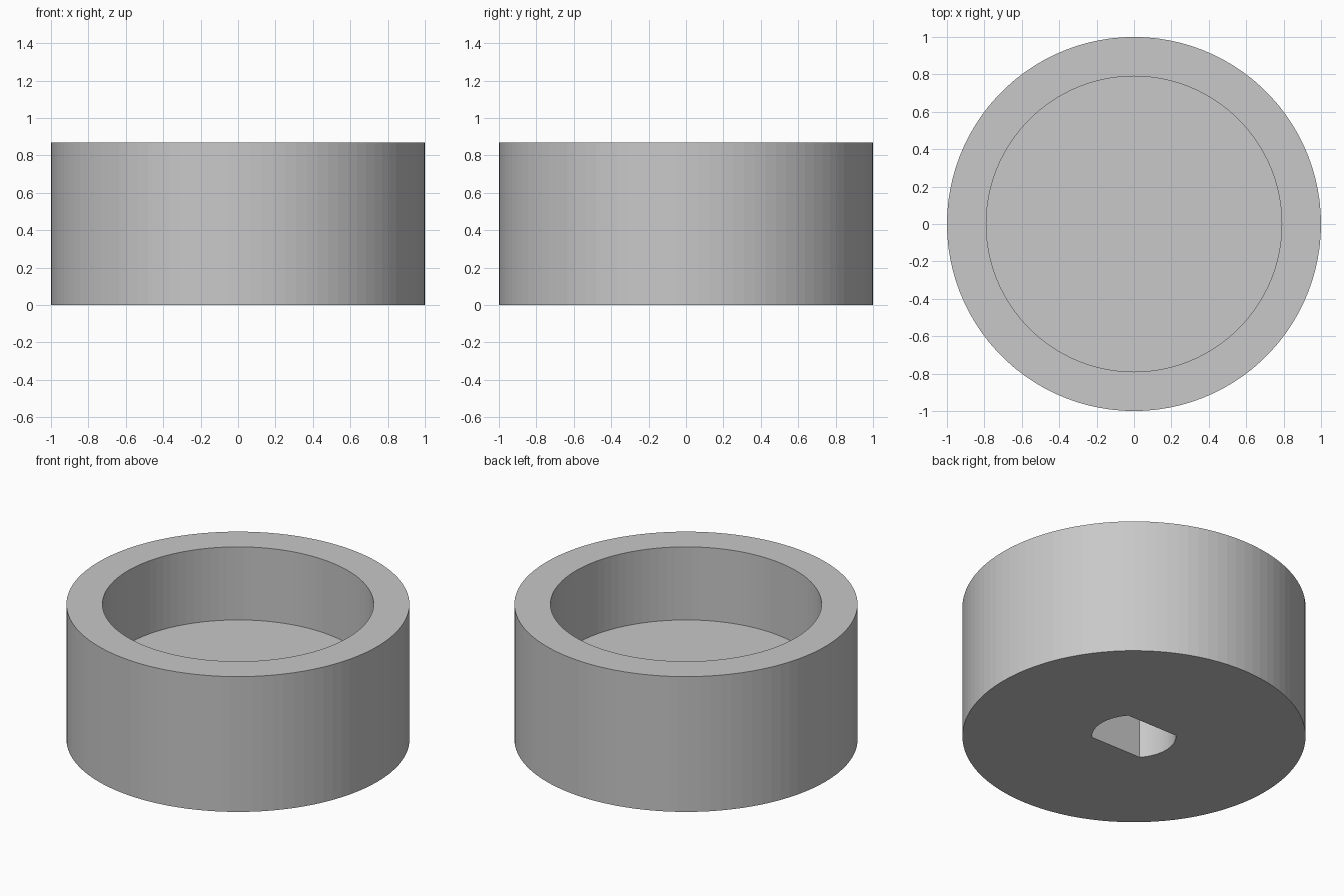
import bpy, bmesh
from math import sin, cos, pi, asin

SIDES = 100
HEIGHT, FLOOR = 0.87, 0.40
OUTER, INNER = 1.0, 0.79
SLOT_R, SLOT_HALF, SLOT_DEPTH = 0.245, 0.165, 0.32

cube = bpy.data.objects.get("Cube")
if cube:
    bpy.data.objects.remove(cube, do_unlink=True)

grey = bpy.data.materials.new("plain grey")
grey.use_nodes = True
colour = (0.58, 0.58, 0.58, 1)
grey.diffuse_color = colour
grey.node_tree.nodes["Principled BSDF"].inputs["Base Color"].default_value = colour


def circle(radius):
    return [(radius * cos(2 * pi * i / SIDES), radius * sin(2 * pi * i / SIDES))
            for i in range(SIDES)]


def skin(name, sections):
    """Closed solid through a list of (outline, height) sections."""
    bm = bmesh.new()
    rings = [[bm.verts.new((x, y, z)) for x, y in outline] for outline, z in sections]
    n = len(rings[0])
    for low, high in zip(rings, rings[1:]):
        for i in range(n):
            j = (i + 1) % n
            bm.faces.new((low[i], low[j], high[j], high[i]))
    bm.faces.new(rings[0][::-1])
    bm.faces.new(rings[-1])
    bmesh.ops.recalc_face_normals(bm, faces=bm.faces)
    mesh = bpy.data.meshes.new(name)
    bm.to_mesh(mesh)
    bm.free()
    mesh.materials.append(grey)
    obj = bpy.data.objects.new(name, mesh)
    bpy.context.collection.objects.link(obj)
    return obj


# Round body with an open recess in the top
body = skin("round_cup", [(circle(OUTER), 0), (circle(OUTER), HEIGHT),
                          (circle(INNER), HEIGHT), (circle(INNER), FLOOR)])

# Shaft slot outline: two arcs joined by flats that run along x
half = asin(SLOT_HALF / SLOT_R)
STEPS = 24
slot = []
for start in (0, pi):
    for i in range(STEPS + 1):
        a = start - half + 2 * half * i / STEPS
        slot.append((SLOT_R * cos(a), SLOT_R * sin(a)))
cutter = skin("shaft_slot_cutter", [(slot, -0.1), (slot, SLOT_DEPTH)])
cutter.hide_render = True

# Cut the blind slot into the underside
cut = body.modifiers.new("shaft_slot", "BOOLEAN")
cut.operation = "DIFFERENCE"
cut.solver = "EXACT"
cut.object = cutter
bpy.context.view_layer.objects.active = body
body.select_set(True)
bpy.ops.object.modifier_apply(modifier=cut.name)
bpy.data.objects.remove(cutter, do_unlink=True)
